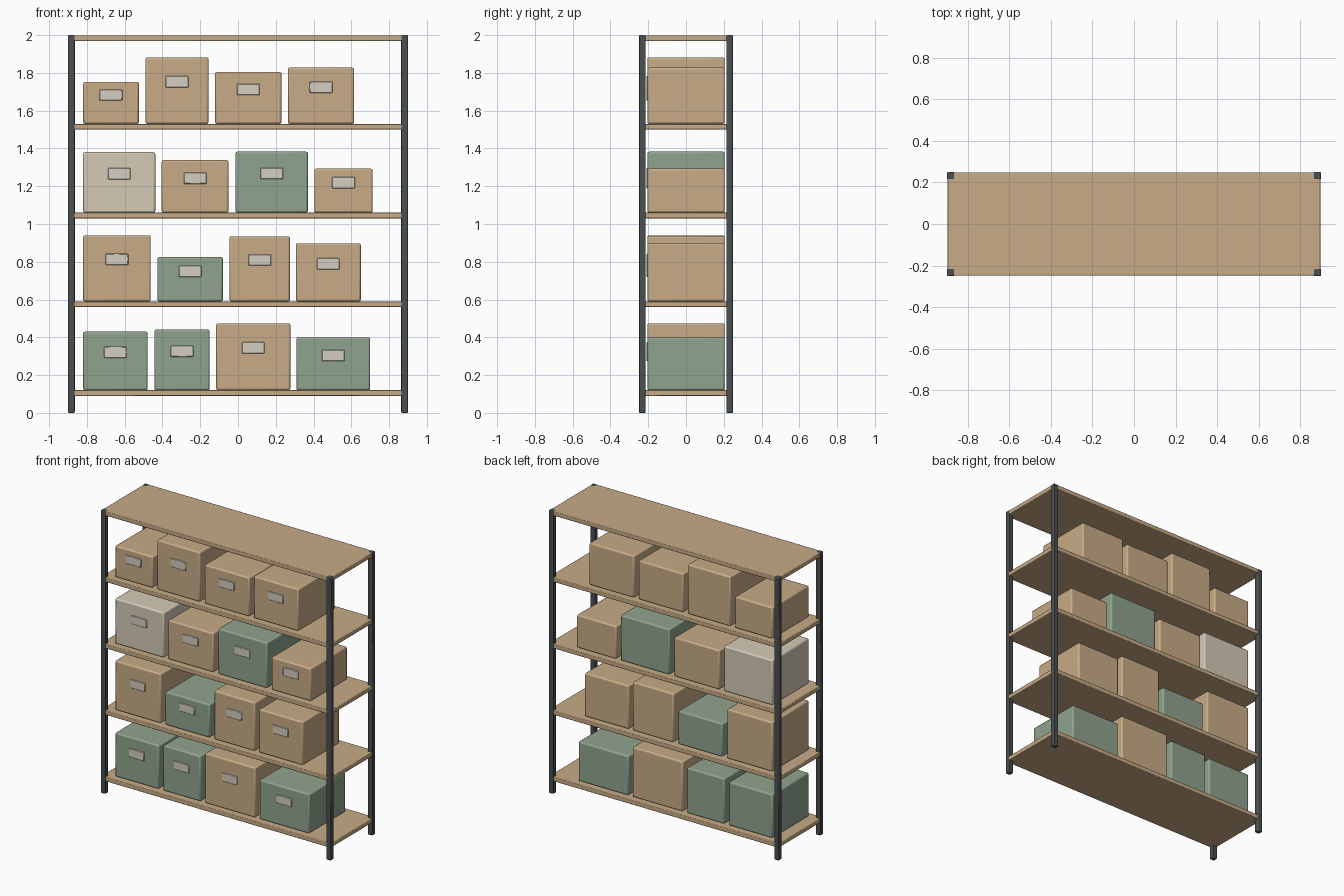
import bpy

if "Cube" in bpy.data.objects:
    bpy.data.objects.remove(bpy.data.objects["Cube"])


def material(name, rgb):
    m = bpy.data.materials.new(name)
    m.diffuse_color = (*rgb, 1)
    m.use_nodes = True
    m.node_tree.nodes["Principled BSDF"].inputs["Base Color"].default_value = m.diffuse_color
    return m


STEEL = material("dark_steel", (0.07, 0.08, 0.08))
WOOD = material("wood", (0.58, 0.41, 0.24))
TAN = material("cardboard", (0.58, 0.41, 0.24))
GREEN = material("green_board", (0.28, 0.37, 0.27))
CREAM = material("cream_board", (0.66, 0.59, 0.47))
PAPER = material("label_paper", (0.66, 0.62, 0.54))


def block(name, lo, hi, mat, bevel, segments=2):
    """Rounded box between two opposite corners."""
    size = [b - a for a, b in zip(lo, hi)]
    bpy.ops.mesh.primitive_cube_add(size=1, location=[(a + b) / 2 for a, b in zip(lo, hi)])
    ob = bpy.context.object
    ob.name = name
    ob.scale = size
    bpy.ops.object.transform_apply(location=False, rotation=False, scale=True)
    ob.data.materials.append(mat)
    mod = ob.modifiers.new("rounded_edges", 'BEVEL')
    mod.width = bevel
    mod.segments = segments
    bpy.ops.object.shade_smooth_by_angle()
    return ob


W, D, H = 0.9, 0.25, 2.0      # half width, half depth, height
POST, THICK = 0.036, 0.03

# Corner posts
for sx, xn in ((-1, "left"), (1, "right")):
    for sy, yn in ((-1, "front"), (1, "back")):
        xs = sorted((sx * W, sx * (W - POST)))
        ys = sorted((sy * D, sy * (D - POST)))
        block(f"{yn}_{xn}_post", (xs[0], ys[0], 0), (xs[1], ys[1], H), STEEL, 0.005)

# Shelf boards, top surface heights
tops = [0.12 + 0.47 * i for i in range(5)]
for i, z in enumerate(tops):
    z -= 0.001 if i == 4 else 0
    block(f"shelf_{i + 1}", (-W + 0.002, -D + 0.002, z - THICK),
          (W - 0.002, D - 0.002, z), WOOD, 0.004)

# Boxes on each shelf: left, right, height, colour
rows = [
    [(-0.82, -0.478, 0.31, GREEN), (-0.443, -0.15, 0.322, GREEN),
     (-0.116, 0.277, 0.354, TAN), (0.309, 0.70, 0.28, GREEN)],
    [(-0.82, -0.462, 0.35, TAN), (-0.427, -0.08, 0.236, GREEN),
     (-0.045, 0.275, 0.345, TAN), (0.306, 0.65, 0.308, TAN)],
    [(-0.82, -0.438, 0.32, CREAM), (-0.404, -0.05, 0.278, TAN),
     (-0.013, 0.37, 0.323, GREEN), (0.404, 0.713, 0.233, TAN)],
    [(-0.82, -0.525, 0.223, TAN), (-0.49, -0.156, 0.352, TAN),
     (-0.121, 0.23, 0.276, TAN), (0.264, 0.615, 0.298, TAN)],
]
BOX_D = 0.205
for r, row in enumerate(rows):
    z = tops[r]
    for c, (x0, x1, h, mat) in enumerate(row):
        tag = f"{r + 1}_{c + 1}"
        block(f"storage_box_{tag}", (x0, -BOX_D, z), (x1, BOX_D, z + h), mat, 0.01)
        # Blank label plate on the box front
        cx, zl = (x0 + x1) / 2, z + 0.55 * h
        block(f"label_{tag}", (cx - 0.06, -BOX_D - 0.005, zl),
              (cx + 0.06, -BOX_D + 0.005, zl + 0.06), PAPER, 0.003, 1)
